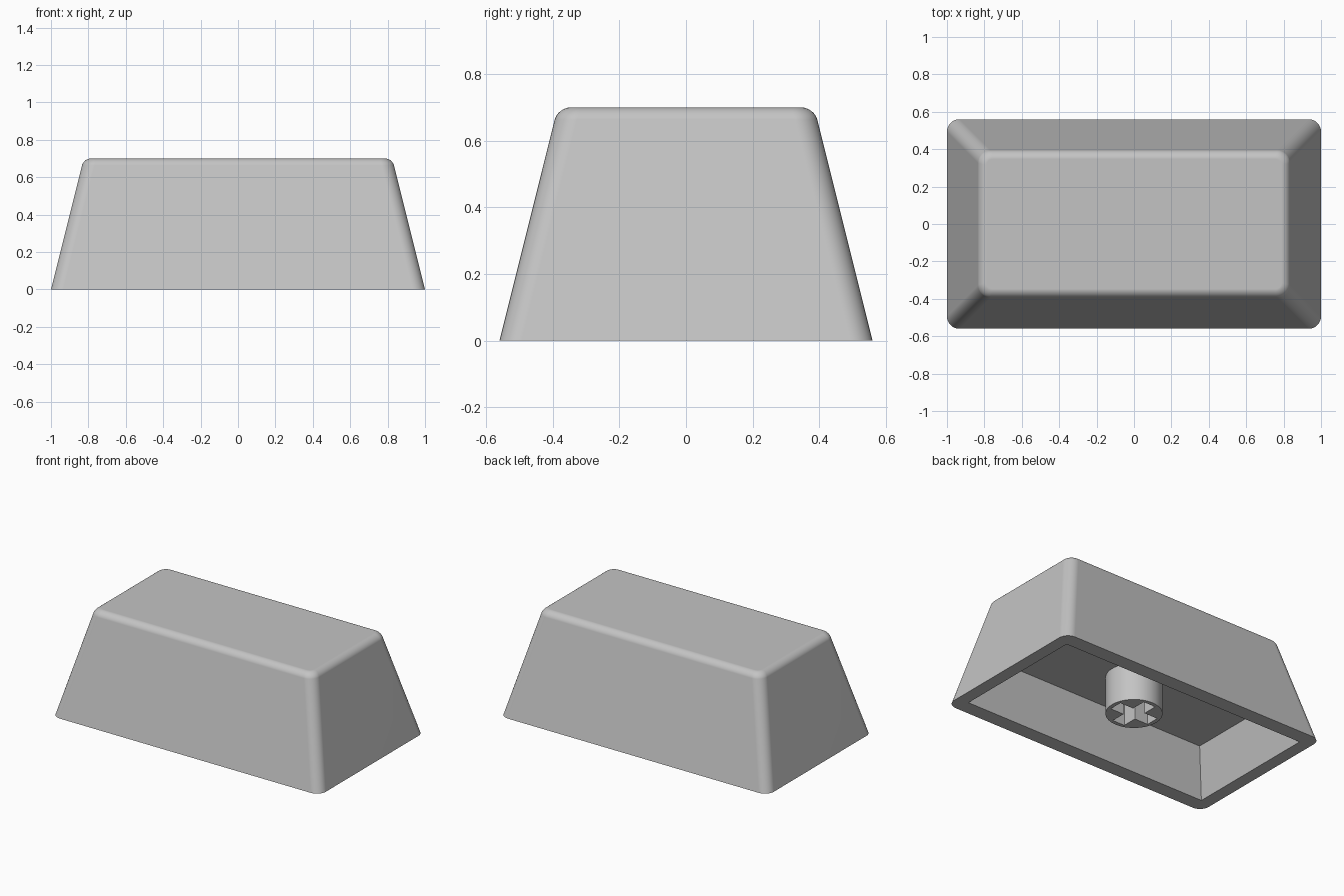
import bpy
import bmesh
import math

cube = bpy.data.objects.get("Cube")
if cube:
    bpy.data.objects.remove(cube, do_unlink=True)

grey = bpy.data.materials.new("light_grey_plastic")
grey.use_nodes = True
colour = (0.55, 0.55, 0.55, 1)
grey.diffuse_color = colour
grey.node_tree.nodes["Principled BSDF"].inputs["Base Color"].default_value = colour


def add_object(name, bm):
    bmesh.ops.recalc_face_normals(bm, faces=bm.faces)
    mesh = bpy.data.meshes.new(name)
    bm.to_mesh(mesh)
    bm.free()
    mesh.materials.append(grey)
    obj = bpy.data.objects.new(name, mesh)
    bpy.context.collection.objects.link(obj)
    return obj


def frustum(half_x, half_y, z0, z1, slope=0.0):
    """Box whose four sides lean inward by slope per unit of height."""
    bm = bmesh.new()
    bmesh.ops.create_cube(bm, size=2)
    for v in bm.verts:
        z = z1 if v.co.z > 0 else z0
        v.co = (v.co.x * (half_x - slope * z), v.co.y * (half_y - slope * z), z)
    return bm


def activate(obj):
    bpy.ops.object.select_all(action='DESELECT')
    obj.select_set(True)
    bpy.context.view_layer.objects.active = obj


def cut(obj, cutter):
    """Subtract the cutter, then remove it."""
    activate(obj)
    mod = obj.modifiers.new("cut", 'BOOLEAN')
    mod.operation = 'DIFFERENCE'
    mod.solver = 'EXACT'
    mod.object = cutter
    bpy.ops.object.modifier_apply(modifier=mod.name)
    bpy.data.objects.remove(cutter, do_unlink=True)


def smooth(obj):
    activate(obj)
    bpy.ops.object.shade_smooth_by_angle(angle=math.radians(30))


# Tapered shell with rounded corners and a rounded top rim
HEIGHT = 0.70
bm = frustum(1.0, 0.56, 0, HEIGHT, 0.25)
corners = [e for e in bm.edges if abs(e.verts[0].co.z - e.verts[1].co.z) > 0.1]
bmesh.ops.bevel(bm, geom=corners, offset=0.065, offset_type='OFFSET',
                segments=8, profile=0.5, affect='EDGES')
rim = [e for e in bm.edges if all(v.co.z > HEIGHT - 0.001 for v in e.verts)]
bmesh.ops.bevel(bm, geom=rim, offset=0.038, offset_type='OFFSET',
                segments=6, profile=0.5, affect='EDGES')
shell = add_object("cap_shell", bm)

# Sharp-cornered hollow underneath
CEILING = 0.31
cut(shell, add_object("hollow_cutter", frustum(0.916, 0.46, -0.1, CEILING, 0.27)))
smooth(shell)
weighted = shell.modifiers.new("even_shading", 'WEIGHTED_NORMAL')
weighted.keep_sharp = True

# Round mounting post with a cross-shaped socket
POST_BOTTOM = 0.06
post_top = CEILING + 0.01
bm = bmesh.new()
bmesh.ops.create_cone(bm, cap_ends=True, segments=48, radius1=0.172, radius2=0.172,
                      depth=post_top - POST_BOTTOM)
bmesh.ops.translate(bm, verts=bm.verts, vec=(0, 0, (post_top + POST_BOTTOM) / 2))
post = add_object("mounting_post", bm)
for half_x, half_y in ((0.145, 0.045), (0.045, 0.145)):
    cut(post, add_object("slot_cutter", frustum(half_x, half_y, 0, 0.28)))
smooth(post)
